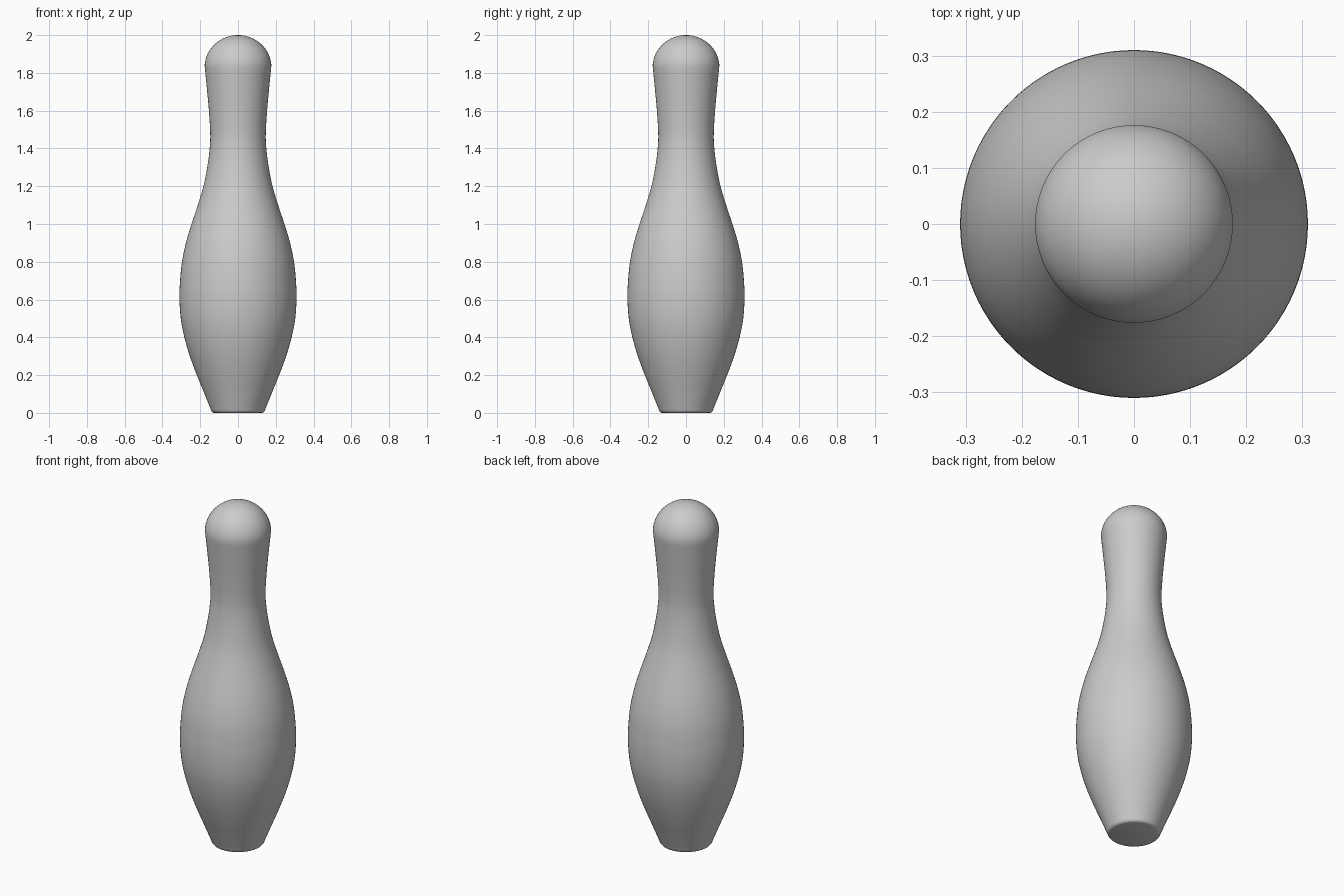
import bpy, bmesh, math
from mathutils import Vector

if "Cube" in bpy.data.objects:
    bpy.data.objects.remove(bpy.data.objects["Cube"])

SEGMENTS = 96
STEPS = 5

# Gray finish
gray = bpy.data.materials.new("plain gray")
gray.use_nodes = True
color = (0.6, 0.6, 0.6, 1)
gray.diffuse_color = color
gray.node_tree.nodes["Principled BSDF"].inputs["Base Color"].default_value = color

# Side profile (radius, height) from foot to head
body = [(0.145, 0.02), (0.18, 0.107), (0.218, 0.2), (0.255, 0.3), (0.284, 0.4),
        (0.303, 0.5), (0.31, 0.61), (0.306, 0.71), (0.295, 0.81), (0.273, 0.91),
        (0.246, 1.0), (0.213, 1.1), (0.183, 1.2), (0.163, 1.3), (0.15, 1.4),
        (0.147, 1.48), (0.154, 1.6), (0.165, 1.72), (0.176, 1.83)]


def smooth_path(points):
    """Catmull-Rom curve through the points."""
    p = [Vector(q) for q in points]
    p = [2 * p[0] - p[1]] + p + [2 * p[-1] - p[-2]]
    path = []
    for a, b, c, d in zip(p, p[1:], p[2:], p[3:]):
        for i in range(STEPS):
            t = i / STEPS
            path.append(b + (c - a) * t / 2 + (a - 2.5 * b + 2 * c - d / 2) * t ** 2
                        + (1.5 * (b - c) + (d - a) / 2) * t ** 3)
    return path + [p[-2]]


# Flat foot with a small rounded edge, body, then domed head
profile = [Vector((0, 0)), Vector((0.128, 0)), Vector((0.136, 0.003)), Vector((0.142, 0.011))]
profile += smooth_path(body)
for i in range(1, 17):
    a = math.radians(90) * i / 16
    profile.append(Vector((0.177 * math.cos(a), 1.83 + 0.17 * math.sin(a))))
profile[-1].x = 0

# Spin the profile into a solid
bm = bmesh.new()
verts = [bm.verts.new((p.x, 0, p.y)) for p in profile]
edges = [bm.edges.new(pair) for pair in zip(verts, verts[1:])]
bmesh.ops.spin(bm, geom=verts + edges, axis=(0, 0, 1), cent=(0, 0, 0),
               angle=math.tau, steps=SEGMENTS)
bmesh.ops.remove_doubles(bm, verts=bm.verts, dist=0.0002)
bmesh.ops.recalc_face_normals(bm, faces=bm.faces)
mesh = bpy.data.meshes.new("pin_body")
bm.to_mesh(mesh)
bm.free()
mesh.materials.append(gray)

pin = bpy.data.objects.new("pin_body", mesh)
bpy.context.collection.objects.link(pin)
bpy.context.view_layer.objects.active = pin
pin.select_set(True)
bpy.ops.object.shade_smooth_by_angle(angle=math.radians(40))
